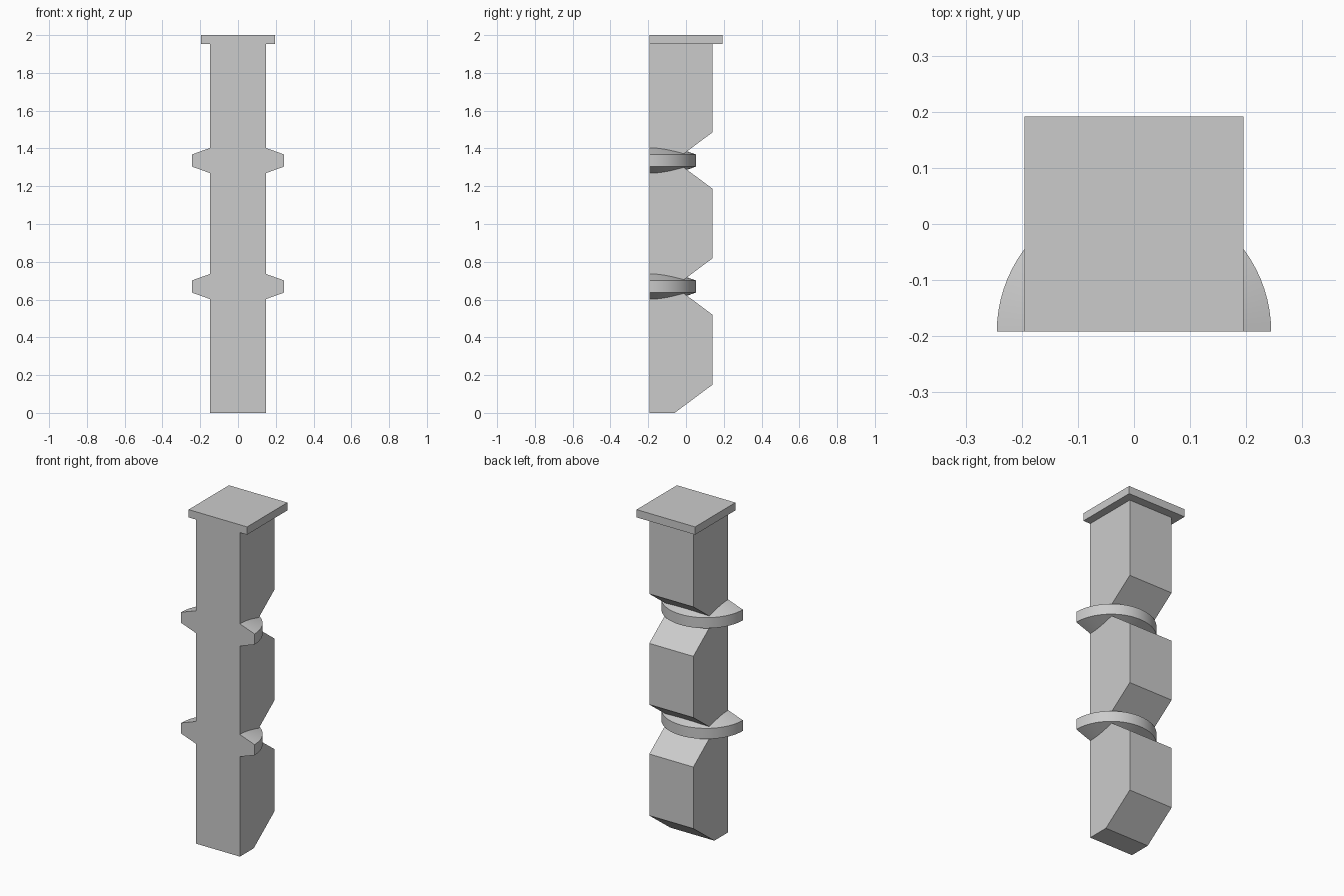
import bpy, bmesh, math
from mathutils import Vector

cube = bpy.data.objects.get("Cube")
if cube:
    bpy.data.objects.remove(cube)

grey = bpy.data.materials.new("stone_grey")
grey.use_nodes = True
colour = (0.6, 0.6, 0.6, 1)
grey.diffuse_color = colour
grey.node_tree.nodes["Principled BSDF"].inputs["Base Color"].default_value = colour

FRONT = -0.192        # flat front plane shared by every part
HALF = 0.147          # half width of the post
BACK = 0.14
NOTCH_Y = -0.06       # depth of the notch apex
NOTCH_H = 0.149       # half height of a notch
LEVELS = (0.669, 1.336)
CAP_Z = 1.953


def finish(name, bm):
    bmesh.ops.recalc_face_normals(bm, faces=bm.faces[:])
    mesh = bpy.data.meshes.new(name)
    bm.to_mesh(mesh)
    bm.free()
    mesh.materials.append(grey)
    ob = bpy.data.objects.new(name, mesh)
    bpy.context.collection.objects.link(ob)
    return ob


def extrude_x(name, profile, half):
    """Extrude a (y, z) outline symmetrically along x."""
    bm = bmesh.new()
    face = bm.faces.new([bm.verts.new((-half, y, z)) for y, z in profile])
    out = bmesh.ops.extrude_face_region(bm, geom=[face], use_keep_orig=True)
    moved = [g for g in out["geom"] if isinstance(g, bmesh.types.BMVert)]
    bmesh.ops.translate(bm, verts=moved, vec=(2 * half, 0, 0))
    return finish(name, bm)


# Post with V notches in the back and a slanted foot
outline = [(FRONT, 0), (NOTCH_Y, 0), (BACK, NOTCH_H)]
for z in LEVELS:
    outline += [(BACK, z - NOTCH_H), (NOTCH_Y, z), (BACK, z + NOTCH_H)]
outline += [(BACK, CAP_Z), (FRONT, CAP_Z)]
extrude_x("post", outline, HALF)

# Square cap plate
extrude_x("cap", [(FRONT, CAP_Z), (-FRONT, CAP_Z), (-FRONT, 2), (FRONT, 2)], 0.195)


# Half-round collars with tapered top and bottom
def collar(name, z):
    bm = bmesh.new()
    section = [(HALF, -0.067), (0.2445, -0.032), (0.2445, 0.032), (HALF, 0.067)]
    start = bm.faces.new([bm.verts.new((r, FRONT, z + h)) for r, h in section])
    geom = [start] + list(start.edges) + list(start.verts)
    bmesh.ops.spin(bm, geom=geom, cent=(0, FRONT, z), axis=(0, 0, 1),
                   angle=math.pi, steps=40, use_duplicate=False)
    # close the starting end if the sweep left it open
    rim = [e for e in bm.edges if e.is_boundary]
    if rim:
        bmesh.ops.holes_fill(bm, edges=rim)
    ob = finish(name, bm)
    bpy.ops.object.select_all(action="DESELECT")
    ob.select_set(True)
    bpy.context.view_layer.objects.active = ob
    bpy.ops.object.shade_smooth_by_angle(angle=math.radians(15))


for label, level in zip(("lower_collar", "upper_collar"), LEVELS):
    collar(label, level)
